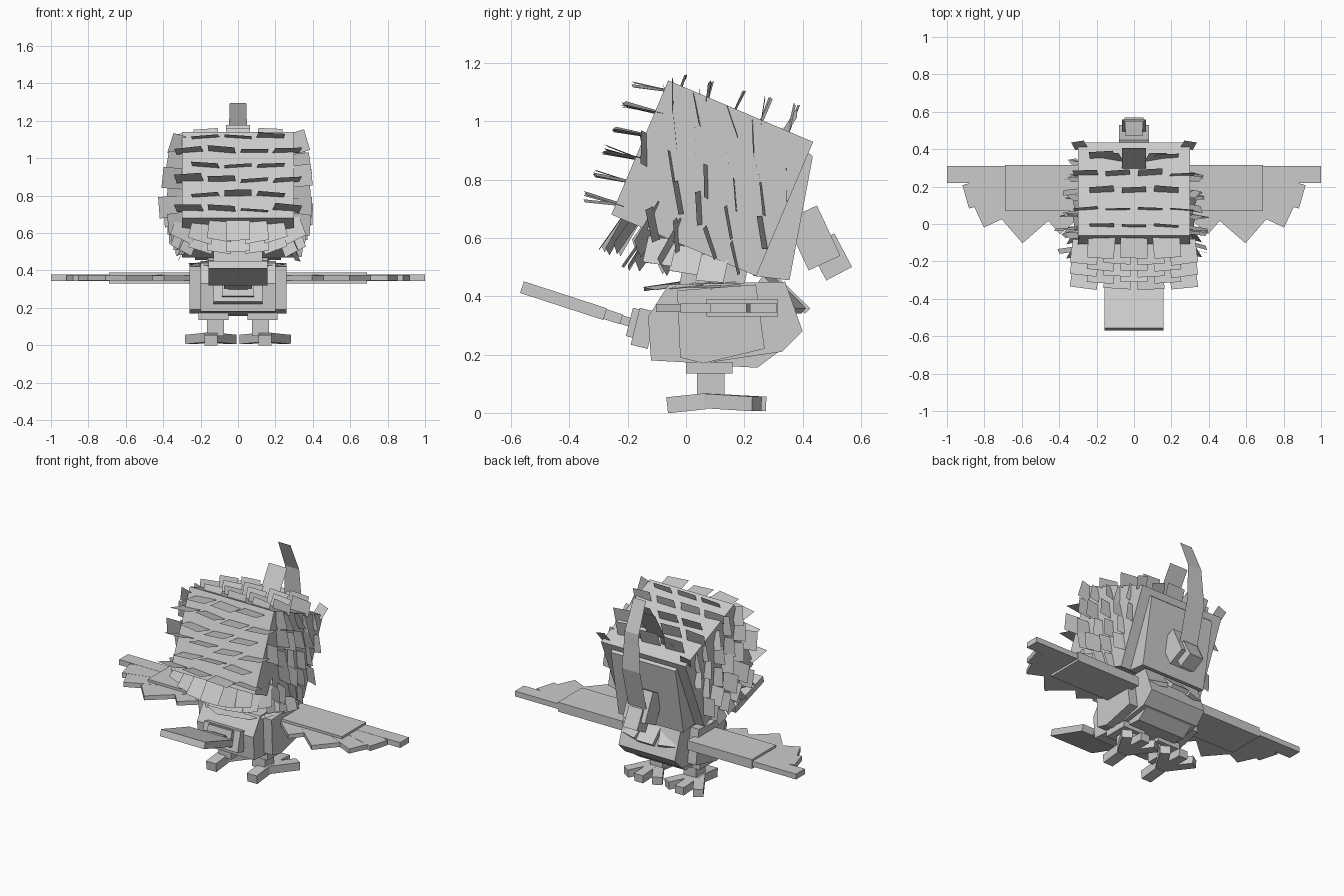
import bpy, bmesh, random
from math import radians, cos, sin
from mathutils import Vector, Matrix

random.seed(4)
cube = bpy.data.objects.get("Cube")
if cube:
    bpy.data.objects.remove(cube)

grey = bpy.data.materials.new("plain grey")
grey.use_nodes = True
grey.diffuse_color = (0.6, 0.6, 0.6, 1)
grey.node_tree.nodes["Principled BSDF"].inputs["Base Color"].default_value = (0.6, 0.6, 0.6, 1)


def finish(name, bm):
    mesh = bpy.data.meshes.new(name)
    bm.to_mesh(mesh)
    bm.free()
    mesh.materials.append(grey)
    obj = bpy.data.objects.new(name, mesh)
    bpy.context.collection.objects.link(obj)
    return obj


def box(name, size, loc, pitch=0, yaw=0):
    """Box with a pitch about x and a yaw about z, in degrees."""
    bm = bmesh.new()
    bmesh.ops.create_cube(bm, size=1)
    m = (Matrix.Translation(loc) @ Matrix.Rotation(radians(yaw), 4, 'Z')
         @ Matrix.Rotation(radians(pitch), 4, 'X') @ Matrix.Diagonal((*size, 1)))
    bmesh.ops.transform(bm, matrix=m, verts=bm.verts)
    return finish(name, bm)


def prism(name, profile, x0, x1):
    """Extrude a side profile of (y, z) points from x0 to x1."""
    bm = bmesh.new()
    face = bm.faces.new([bm.verts.new((x0, y, z)) for y, z in profile])
    ext = bmesh.ops.extrude_face_region(bm, geom=[face])
    verts = [v for v in ext["geom"] if isinstance(v, bmesh.types.BMVert)]
    bmesh.ops.translate(bm, vec=(x1 - x0, 0, 0), verts=verts)
    bmesh.ops.recalc_face_normals(bm, faces=bm.faces)
    return finish(name, bm)


def plate(bm, root, direction, across, length, width):
    """Thin flat feather growing from its root."""
    d = Vector(direction).normalized()
    a = Vector(across)
    a = (a - d * a.dot(d)).normalized() * width / 2
    r = Vector(root)
    tip = r + d * length
    bm.faces.new([bm.verts.new(p) for p in (r - a, r + a, tip + a, tip - a)])


def vary(amount):
    return random.uniform(-amount, amount)


# Head: a tilted block with a face panel that leans out at the chin
TILT = -23
head_frame = Matrix.Translation((0, 0.09, 0.805)) @ Matrix.Rotation(radians(TILT), 4, 'X')
box("head", (0.6, 0.54, 0.5), (0, 0.09, 0.805), TILT)
prism("face_panel", [(0.40, 0.91), (0.435, 0.88), (0.355, 0.455), (0.23, 0.47)], -0.23, 0.23)
box("neck", (0.26, 0.22, 0.2), (0, 0.1, 0.5), -10)

# Beak
box("beak_base", (0.16, 0.12, 0.19), (0, 0.435, 0.60), 25)
box("beak_tip", (0.1, 0.1, 0.13), (0, 0.495, 0.535), 28)

# Long limp ribbon rising from the beak
bm = bmesh.new()
path = [(0.13, 0.49, 0.6), (0.13, 0.56, 0.87), (0.1, 0.55, 1.11), (0.088, 0.47, 1.295)]
rows = [[bm.verts.new((s * w / 2, y, z)) for s in (-1, 1)] for w, y, z in path]
for (a, b), (c, d) in zip(rows, rows[1:]):
    bm.faces.new((a, b, d, c))
finish("beak_ribbon", bm)

# Side feathers: plates standing out from both cheeks, their tops leaning back
bm = bmesh.new()
for s in (-1, 1):
    for j, reach in enumerate((0.08, 0.095, 0.1, 0.13, 0.1)):
        for i in range(5):
            if i == 0 and j > 2:
                continue
            y = -0.23 + 0.105 * i + (0.04 if j % 2 else 0) + vary(0.015)
            z = 0.19 - 0.1 * j + vary(0.015)
            plate(bm, (s * 0.295, y, z), (s, -0.15 + vary(0.12), 0.25 - 0.12 * j),
                  (0, -0.55 + vary(0.2), 0.83), (reach - 0.012 * i) * random.uniform(0.85, 1.1), 0.115)
    # Ear feathers at the upper front corners
    plate(bm, (s * 0.28, 0.24, 0.23), (s * 0.3, 0.15, 1), (1, 0, 0), 0.08, 0.07)
bm.transform(head_frame)
finish("side_feathers", bm)

# Back feathers: staggered rows standing out from the back of the head
bm = bmesh.new()
for j in range(6):
    count = 4 if j % 2 else 3
    for i in range(count):
        x = (i - (count - 1) / 2) * 0.17
        plate(bm, (x, -0.25, 0.22 - 0.085 * j), (x * 0.5, -1, -0.18 + vary(0.15)),
              (1, 0, vary(0.1)), 0.13, 0.145)
# Crown feathers: plates standing up from the top
for j in range(5):
    count = 4 if j % 2 else 3
    for i in range(count):
        x = (i - (count - 1) / 2) * 0.17
        plate(bm, (x, -0.22 + 0.1 * j, 0.24), (x * 0.4, -0.1 + vary(0.2), 1),
              (1, vary(0.08), 0), 0.05 + 0.014 * j, 0.13)
bm.transform(head_frame)
finish("back_and_crown_feathers", bm)

# Forehead crest
bm = bmesh.new()
plate(bm, (0, 0.29, 0.98), (0, 0.5, 0.85), (1, 0, 0), 0.23, 0.13)
for s in (-1, 1):
    plate(bm, (s * 0.1, 0.33, 0.95), (s * 0.3, 0.5, 0.8), (1, s * 0.2, 0), 0.1, 0.1)
finish("forehead_crest", bm)

# Nape feathers: a drooping fan below the back of the head
bm = bmesh.new()
for y, z in ((-0.20, 0.70), (-0.12, 0.64)):
    for i in range(-3, 4):
        x = i * 0.085
        plate(bm, (x, y + 0.013 * i * i, z), (x * 1.1, -0.5 + vary(0.08), -0.75),
              (1, -0.15 * i, vary(0.15)), 0.17, 0.13)
for s in (-1, 1):
    for i in range(3):
        plate(bm, (s * 0.28, -0.08 + 0.09 * i, 0.60 - 0.03 * i), (s * 0.4, -0.2, -0.9),
              (0, 1, 0.3 + vary(0.3)), 0.1, 0.1)
finish("nape_feathers", bm)

# Collar: near-level plates round the neck, and three bib plates at the front
bm = bmesh.new()
for k in range(11):
    a = radians(167.5 + 20.5 * k)
    d = Vector((cos(a), 0.8 * sin(a), -0.12))
    plate(bm, Vector((0, 0.09, 0.46)) + d * 0.12, d, (-sin(a), cos(a), vary(0.15)), 0.14, 0.11)
finish("collar_feathers", bm)
for s in (-1, 0, 1):
    box("bib_plate", (0.12, 0.16, 0.025), (s * 0.12, 0.36 - abs(s) * 0.03, 0.405), -44, -s * 18)

# Body
prism("body", [(-0.06, 0.44), (0.34, 0.45), (0.40, 0.28), (0.33, 0.21), (0.06, 0.17),
               (-0.12, 0.18), (-0.13, 0.33)], -0.2, 0.2)
prism("belly", [(0.03, 0.44), (0.35, 0.42), (0.325, 0.215), (0.245, 0.155), (0.06, 0.165)],
      -0.17, 0.17)
for s in (-1, 1):
    prism("thigh", [(-0.03, 0.42), (0.24, 0.44), (0.27, 0.22), (0.06, 0.17), (-0.02, 0.19)],
          s * 0.18, s * 0.26)

# Tail
box("tail_base", (0.26, 0.06, 0.13), (0, -0.145, 0.29), -14)
box("tail_root", (0.17, 0.06, 0.1), (0, -0.165, 0.305), -14)
box("tail_neck", (0.1, 0.06, 0.03), (0, -0.215, 0.318), -18)
box("tail_stem", (0.15, 0.06, 0.035), (0, -0.25, 0.33), -18)
box("tail_feather", (0.315, 0.3, 0.042), (0, -0.42, 0.385), -18)

# Wings: a flat arm with feathers fanned behind it
# Each feather: tip x, tip y, angle, length, width
fan = [(1.0, 0.265, 0, 0.34, 0.09), (0.90, 0.145, -16, 0.32, 0.13),
       (0.83, 0.04, -25, 0.33, 0.13), (0.655, -0.035, -41, 0.28, 0.18),
       (0.435, -0.01, -41, 0.2, 0.12)]
for s in (-1, 1):
    box("wing_arm", (0.46, 0.245, 0.06), (s * 0.46, 0.193, 0.36))
    for k, (x, y, ang, length, width) in enumerate(fan):
        a = radians(ang)
        box("wing_feather", (length, width, 0.034 - 0.002 * k),
            (s * (x - cos(a) * length / 2), y - sin(a) * length / 2, 0.36), 0, s * ang)

# Legs and feet
for s in (-1, 1):
    box("hip", (0.16, 0.16, 0.04), (s * 0.13, 0.08, 0.155))
    box("leg", (0.09, 0.095, 0.11), (s * 0.12, 0.085, 0.105))
    for yaw in (-32, 0, 32):
        a = radians(yaw)
        box("front_toe", (0.062, 0.2, 0.05),
            (s * 0.145 - sin(a) * 0.11, 0.065 + cos(a) * 0.11, 0.036), -3, yaw)
    box("back_toe", (0.07, 0.13, 0.055), (s * 0.145, 0, 0.033), 6)
